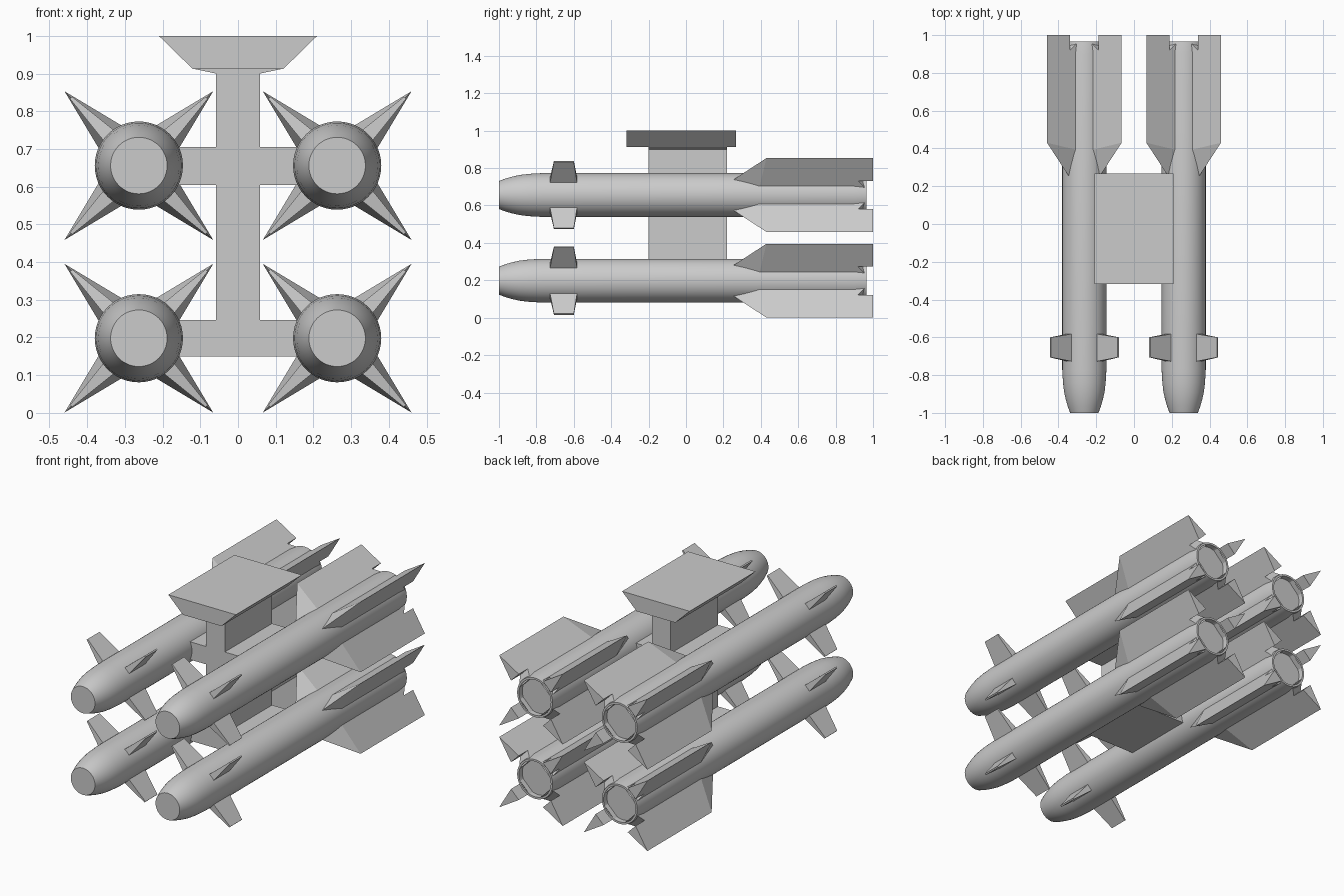
import bpy, bmesh, math
from mathutils import Vector

cube = bpy.data.objects.get("Cube")
if cube:
    bpy.data.objects.remove(cube)

grey = bpy.data.materials.new("plain grey")
grey.use_nodes = True
COLOUR = (0.6, 0.6, 0.6, 1)
grey.diffuse_color = COLOUR
grey.node_tree.nodes["Principled BSDF"].inputs["Base Color"].default_value = COLOUR


def finish(bm, name, smooth=False):
    bmesh.ops.remove_doubles(bm, verts=bm.verts, dist=1e-5)
    bmesh.ops.recalc_face_normals(bm, faces=bm.faces)
    mesh = bpy.data.meshes.new(name)
    bm.to_mesh(mesh)
    bm.free()
    mesh.materials.append(grey)
    obj = bpy.data.objects.new(name, mesh)
    bpy.context.collection.objects.link(obj)
    if smooth:
        bpy.ops.object.select_all(action='DESELECT')
        obj.select_set(True)
        bpy.context.view_layer.objects.active = obj
        bpy.ops.object.shade_smooth_by_angle(angle=math.radians(30))
    return obj


def loft(name, loop_a, loop_b, split_first=False):
    """Solid between two matching loops; split_first creases the caps at point 0."""
    bm = bmesh.new()
    a = [bm.verts.new(p) for p in loop_a]
    b = [bm.verts.new(p) for p in loop_b]
    n = len(a)
    for loop in (a, b):
        if split_first:
            bm.faces.new((loop[0], loop[1], loop[-1]))
            bm.faces.new(loop[1:])
        else:
            bm.faces.new(loop)
    for i in range(n):
        j = (i + 1) % n
        bm.faces.new((a[i], a[j], b[j], b[i]))
    return finish(bm, name)


def lathe(name, profile, cx, cz, sides=48):
    """Turn (y, radius) points about a lengthwise axis."""
    bm = bmesh.new()
    verts = [bm.verts.new((cx + r, y, cz)) for y, r in profile]
    edges = [bm.edges.new(pair) for pair in zip(verts, verts[1:])]
    bmesh.ops.spin(bm, geom=verts + edges, cent=(cx, 0, cz), axis=(0, 1, 0),
                   angle=math.tau, steps=sides)
    return finish(bm, name, smooth=True)


# Blunt nose, straight body and recessed tail
BODY = [(-1, 0), (-1, .075), (-.965, .088), (-.93, .098), (-.89, .107),
        (-.84, .113), (-.77, .117), (.9, .117), (.965, .11), (.965, .099),
        (.935, .099), (.935, 0)]
# Tail fin outline as (y, radial distance), starting at the leading root
FIN_TIP = .279
FIN = [(.225, .09), (.43, FIN_TIP), (1, FIN_TIP), (1, .141), (.92, .141),
       (.965, .09), (.39, .09)]


def missile(label, cx, cz):
    lathe(label + "_body", BODY, cx, cz)
    for k in range(4):
        angle = math.radians(45 + 90 * k)
        out = Vector((math.cos(angle), 0, math.sin(angle)))
        side = Vector((-out.z, 0, out.x))

        def place(y, r, t):
            return Vector((cx, y, cz)) + out * r + side * t

        # Wedge-section tail fin, sharp at its tip and leading edge
        sides = []
        for s in (1, -1):
            loop = [place(y, r, s * .25 * (FIN_TIP - r)) for y, r in FIN]
            loop[0] = place(*FIN[0], 0)
            sides.append(loop)
        loft(f"{label}_tail_fin_{k + 1}", *sides, split_first=True)

        # Small tapered steering fin
        root, tip = ([place(y, r, t) for y, t in ((y0, -w), (y1, -w), (y1, w), (y0, w))]
                     for y0, y1, r, w in ((-.732, -.578, .08, .023), (-.706, -.6, .254, .004)))
        loft(f"{label}_front_fin_{k + 1}", root, tip)


for side_name, x in (("left", .263), ("right", -.263)):
    for level, z in (("upper", .656), ("lower", .198)):
        missile(f"{level}_{side_name}_missile", x, z)


def extrude_profile(name, half, y0, y1):
    """Mirror a half (x, z) profile and extrude it lengthwise."""
    outline = half + [(-x, z) for x, z in reversed(half)]
    loft(name, [(x, y0, z) for x, z in outline], [(x, y1, z) for x, z in outline])


# Pylon with two pairs of carrying arms and a short flare under the head
extrude_profile("pylon_with_arms",
                [(.2, .15), (.2, .247), (.058, .247), (.058, .605), (.2, .605),
                 (.2, .705), (.058, .705), (.058, .9), (.12, .913)], -.2, .22)

# Wide mounting head
extrude_profile("mounting_head", [(.12, .912), (.21, 1.0)], -.318, .267)
